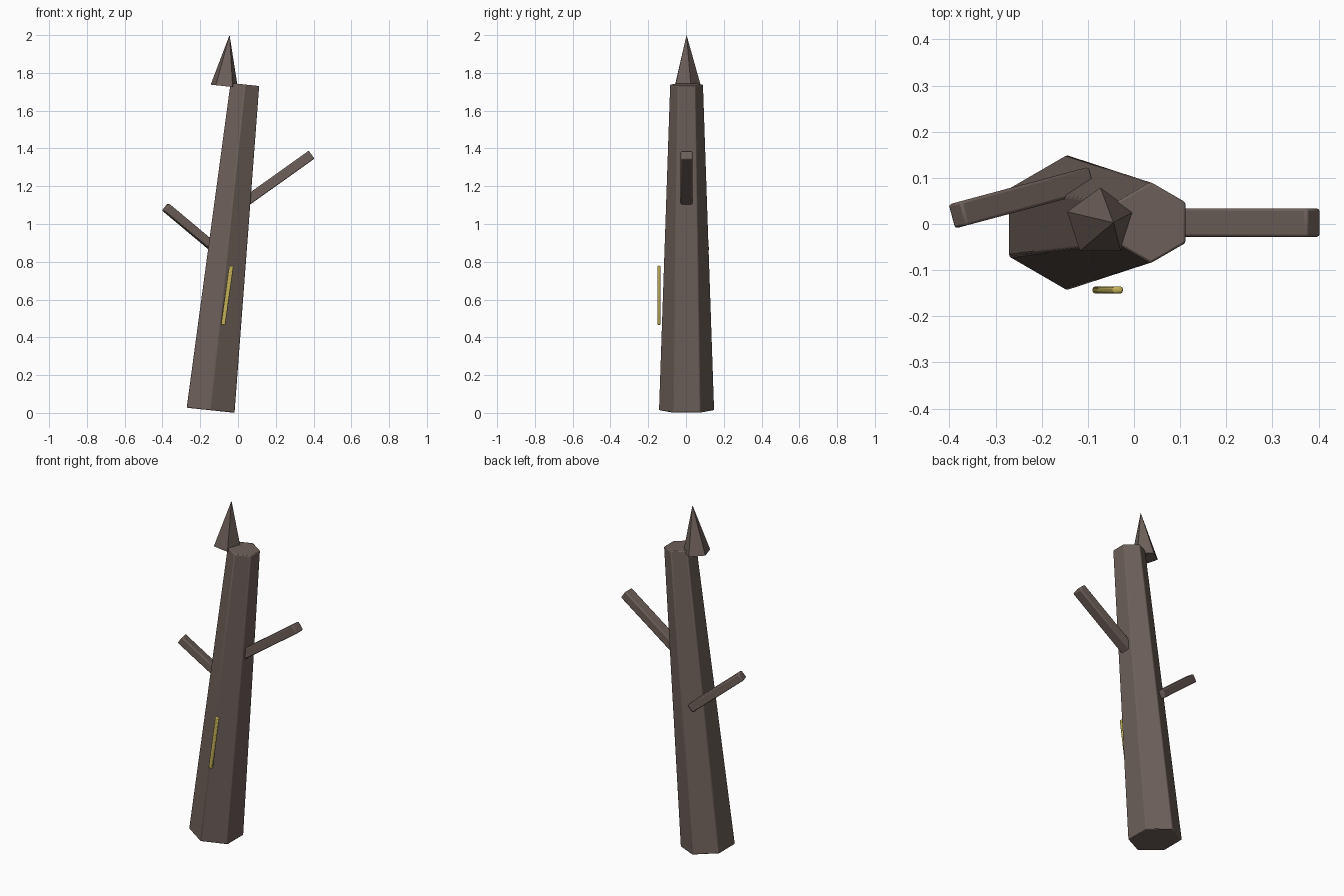
import bpy
from math import radians, sin, cos

cube = bpy.data.objects.get("Cube")
if cube:
    bpy.data.objects.remove(cube, do_unlink=True)


def material(name, colour):
    mat = bpy.data.materials.new(name)
    mat.use_nodes = True
    mat.diffuse_color = colour
    mat.node_tree.nodes["Principled BSDF"].inputs["Base Color"].default_value = colour
    return mat


bark = material("bark_brown", (0.155, 0.117, 0.103, 1))
gold = material("gold_yellow", (0.56, 0.44, 0.10, 1))


def finish(name, mat, bevel=0):
    obj = bpy.context.object
    obj.name = name
    obj.data.materials.append(mat)
    if bevel:
        bpy.ops.object.transform_apply(location=False, rotation=False, scale=True)
        mod = obj.modifiers.new("soft_edges", "BEVEL")
        mod.width = bevel
        mod.segments = 2
        bpy.ops.object.shade_smooth_by_angle(angle=radians(35))
    return obj


def leaning_cone(name, sides, base, length, r1, r2, lean, bevel=0):
    # Cone whose base centre is at the given point, leaning towards +x
    a = radians(lean)
    centre = (base[0] + sin(a) * length / 2, base[1], base[2] + cos(a) * length / 2)
    bpy.ops.mesh.primitive_cone_add(vertices=sides, radius1=r1, radius2=r2, depth=length,
                                    location=centre, rotation=(0, a, 0))
    return finish(name, bark, bevel)


def bar(name, mat, centre, size, lean, yaw=0, bevel=0.006):
    # Long box, leaned from vertical in the xz plane and then turned about z
    bpy.ops.mesh.primitive_cube_add(size=1, location=centre,
                                    rotation=(0, radians(lean), radians(yaw)))
    bpy.context.object.scale = size
    return finish(name, mat, bevel)


# Tapered trunk and the broken spike at its top
leaning_cone("trunk", 6, (-0.145, 0.003, 0.014), 1.734, 0.147, 0.088, 6, 0.005)
leaning_cone("top_spike", 5, (-0.073, 0.003, 1.73), 0.272, 0.076, 0, 6)

# Two bare branches
bar("left_branch", bark, (0.21, 0.003, 1.239), (0.052, 0.062, 0.441), 54.5)
bar("right_branch", bark, (-0.243, 0.057, 0.972), (0.046, 0.054, 0.373), -51, 15)

# Golden strip on the front
bar("gold_strip", gold, (-0.057, -0.143, 0.622), (0.023, 0.015, 0.316), 8, 0, 0.005)
